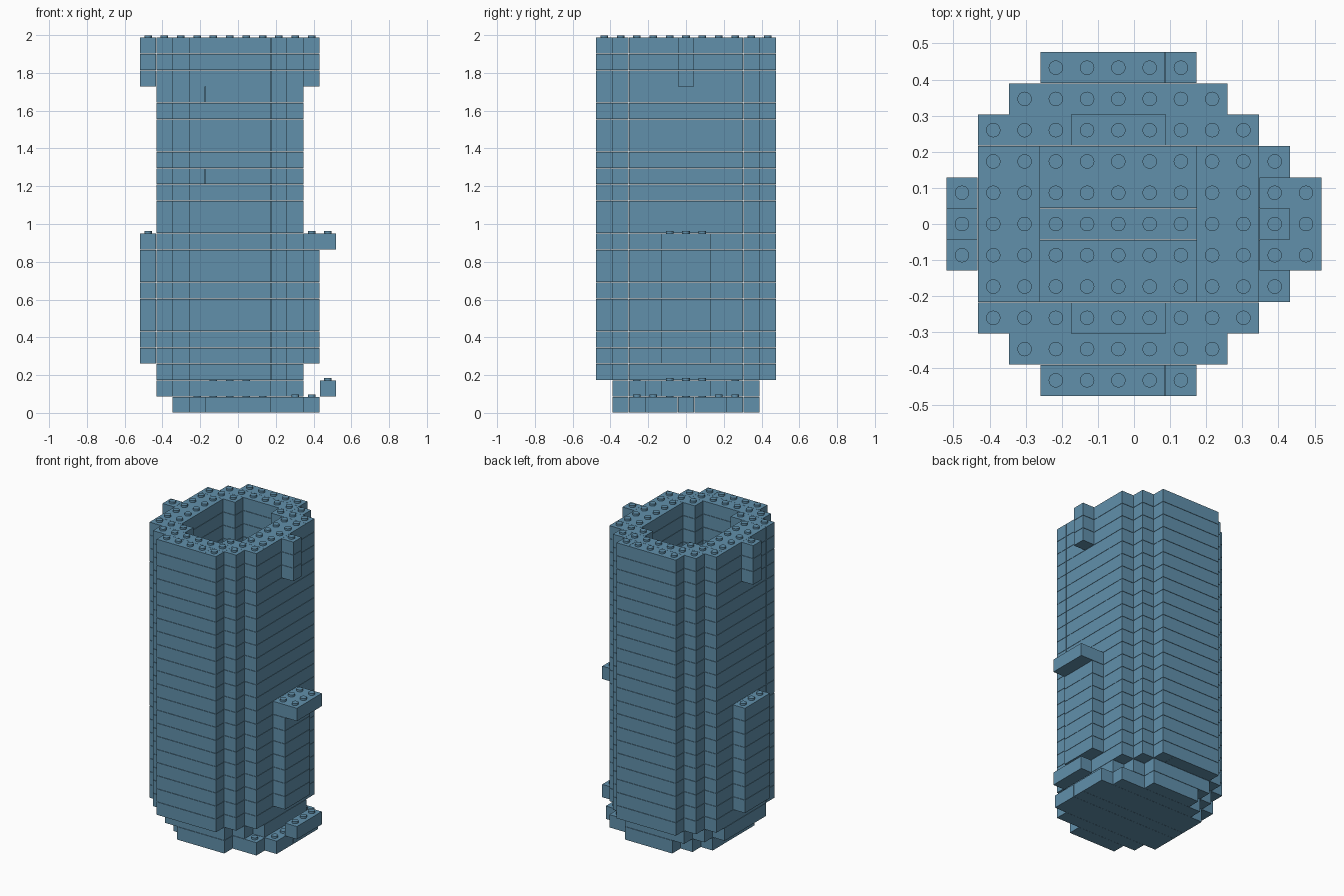
import bpy
import bmesh
from mathutils import Matrix

cube = bpy.data.objects.get("Cube")
if cube:
    bpy.data.objects.remove(cube, do_unlink=True)

PITCH = 0.0866      # width of one stud cell
COURSE = 0.0864     # height of one brick course
COURSES = 23
GAP = 0.001         # joint left around each brick
STUD_R, STUD_H = 0.02, 0.013

blue = bpy.data.materials.new("dusty_blue")
blue.use_nodes = True
colour = (0.12, 0.28, 0.41, 1)
blue.diffuse_color = colour
blue.node_tree.nodes["Principled BSDF"].inputs["Base Color"].default_value = colour

parts = {}          # part name -> bmesh
filled = {}         # occupied cell -> part name


def brick(part, level, x0, x1, row0, row1):
    """Brick from column edge x0 to x1, covering rows row0..row1."""
    bm = parts.setdefault(part, bmesh.new())
    size = ((x1 - x0) * PITCH - GAP, (row1 - row0 + 1) * PITCH - GAP, COURSE - 2 * GAP)
    centre = ((x0 + x1) / 2 * PITCH, (row0 + row1) / 2 * PITCH, (level + 0.5) * COURSE)
    bmesh.ops.create_cube(bm, size=1, matrix=Matrix.Translation(centre) @ Matrix.Diagonal((*size, 1)))
    for x in range(x0, x1):
        for row in range(row0, row1 + 1):
            filled[x, row, level] = part


def pair(part, level, x0, x1, row):
    """The same brick on the front and on the back."""
    for r in (row, -row):
        brick(part, level, x0, x1, r, r)


# Solid base plate, with a stepped outline
pair("base_plate", 0, -2, 2, 4)
pair("base_plate", 0, -3, 4, 3)
for first, last in ((-2, -1), (0, 0), (1, 2)):
    brick("base_plate", 0, -4, 5, first, last)

# Narrow ring above the base
pair("lower_ring", 1, -3, 2, 4)
pair("lower_ring", 1, -4, 3, 3)
brick("lower_ring", 1, -5, -3, -2, 2)
brick("lower_ring", 1, 2, 4, -2, 2)

# Hollow tower wall
for level in range(2, COURSES):
    seam = -2 if level in (14, 19) else 1
    pair("tower_wall", level, -3, seam, 5)
    pair("tower_wall", level, seam, 2, 5)
    pair("tower_wall", level, -4, 2, 4)
    pair("tower_wall", level, 2, 3, 4)
    pair("tower_wall", level, -5, -2, 3)
    pair("tower_wall", level, 1, 4, 3)
    for x0, x1 in ((-5, -3), (2, 4)):
        brick("tower_wall", level, x0, x1, -2, 2)

# Side buttresses, ledge, top tabs and loose foot step
for level in range(3, 11):
    brick("right_buttress", level, -6, -5, -1, 1)
    if level < 10:
        brick("left_buttress", level, 4, 5, -1, 1)
brick("left_ledge", 10, 4, 6, -1, 1)
for level in range(20, COURSES):
    brick("right_top_tab", level, -6, -5, 0, 0)
    brick("left_top_tab", level, 4, 5, 0, 0)
brick("foot_step", 1, 5, 6, -1, 1)

# Studs on every uncovered brick top
for (x, row, level), part in filled.items():
    if (x, row, level + 1) not in filled:
        top = (level + 1) * COURSE - GAP
        place = Matrix.Translation(((x + 0.5) * PITCH, row * PITCH, top + STUD_H / 2))
        bmesh.ops.create_cone(parts[part], cap_ends=True, segments=16, radius1=STUD_R,
                              radius2=STUD_R, depth=STUD_H, matrix=place)

for name, bm in parts.items():
    mesh = bpy.data.meshes.new(name)
    bm.to_mesh(mesh)
    bm.free()
    mesh.materials.append(blue)
    bpy.context.collection.objects.link(bpy.data.objects.new(name, mesh))
